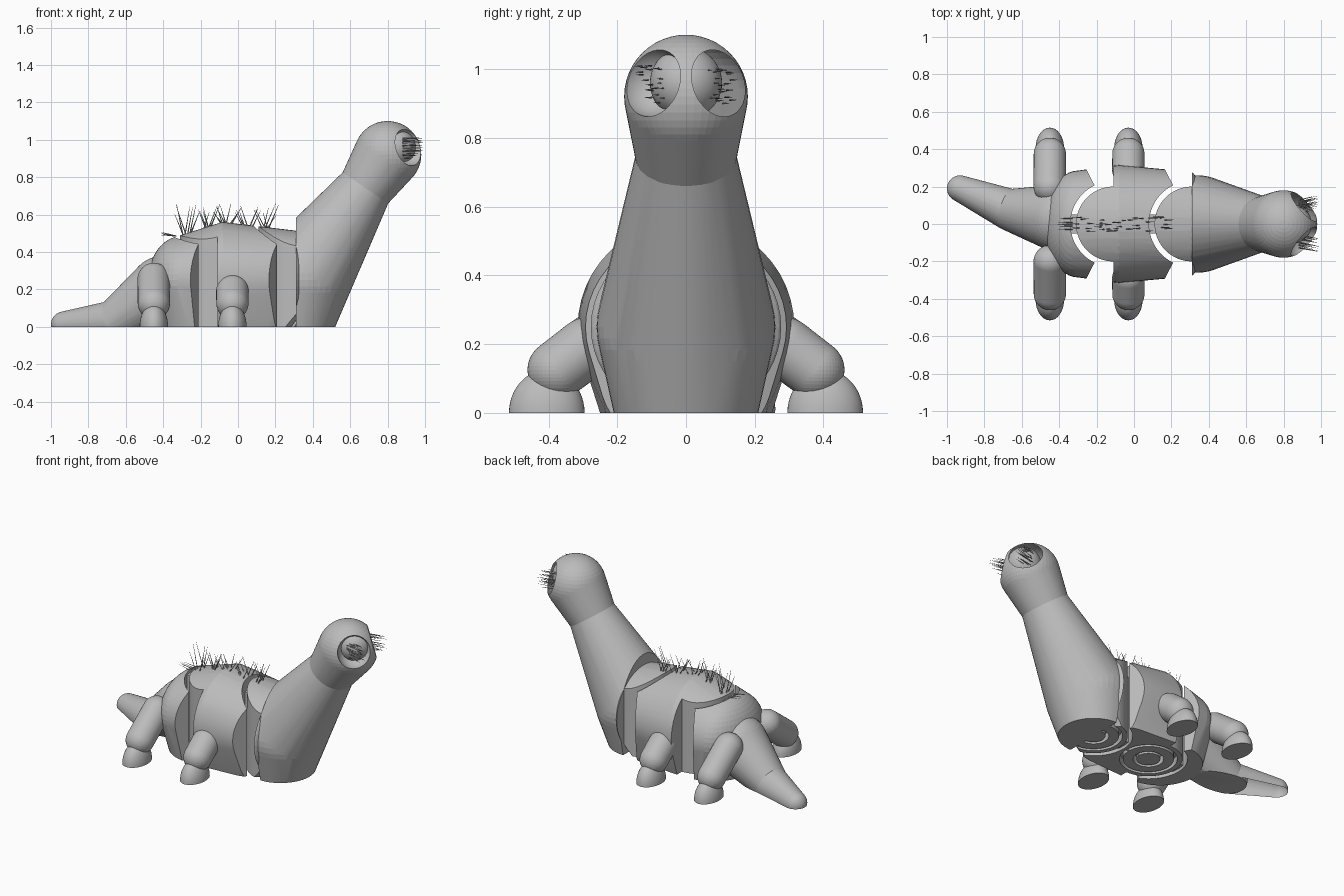
import bpy, bmesh, math, random
from mathutils import Vector, Matrix

random.seed(4)
if "Cube" in bpy.data.objects:
    bpy.data.objects.remove(bpy.data.objects["Cube"])

grey = bpy.data.materials.new("plain grey")
grey.use_nodes = True
grey.diffuse_color = (0.5, 0.5, 0.5, 1)
grey.node_tree.nodes["Principled BSDF"].inputs["Base Color"].default_value = (0.5, 0.5, 0.5, 1)


def make(name, bm):
    bmesh.ops.recalc_face_normals(bm, faces=bm.faces)
    mesh = bpy.data.meshes.new(name)
    bm.to_mesh(mesh)
    bm.free()
    mesh.materials.append(grey)
    ob = bpy.data.objects.new(name, mesh)
    bpy.context.collection.objects.link(ob)
    return ob


def ball(bm, centre, radii):
    if not isinstance(radii, tuple):
        radii = (radii,) * 3
    m = Matrix.Translation(centre) @ Matrix.Diagonal((*radii, 1))
    return bmesh.ops.create_uvsphere(bm, u_segments=48, v_segments=24, radius=1, matrix=m)


def hull(name, balls, discs=()):
    """Skin stretched over ellipsoids and flat ground discs."""
    bm = bmesh.new()
    for centre, radii in balls:
        ball(bm, centre, radii)
    for x, r in discs:
        bmesh.ops.create_circle(bm, segments=48, radius=r, matrix=Matrix.Translation((x, 0, 0)))
    if len(balls) > 1 or discs:
        res = bmesh.ops.convex_hull(bm, input=bm.verts)
        junk = {g for g in res["geom_interior"] + res["geom_unused"]
                if isinstance(g, bmesh.types.BMVert)}
        bmesh.ops.delete(bm, geom=list(junk), context='VERTS')
    return make(name, bm)


def prism(name, outline, z0, z1):
    bm = bmesh.new()
    face = bm.faces.new([bm.verts.new((x, y, z0)) for x, y in outline])
    top = bmesh.ops.extrude_face_region(bm, geom=[face])
    verts = [g for g in top["geom"] if isinstance(g, bmesh.types.BMVert)]
    bmesh.ops.translate(bm, vec=(0, 0, z1 - z0), verts=verts)
    return make(name, bm)


def carve(ob, cutter, op):
    mod = ob.modifiers.new("cut", 'BOOLEAN')
    mod.operation, mod.solver, mod.object = op, 'EXACT', cutter
    bpy.context.view_layer.objects.active = ob
    bpy.ops.object.modifier_apply(modifier=mod.name)
    bpy.data.objects.remove(cutter)
    return ob


def trim(ob, outline):
    return carve(ob, prism("cutter", outline, 0, 2), 'INTERSECT')


def rect(x0, x1, y=1):
    return [(x0, -y), (x1, -y), (x1, y), (x0, y)]


def arc(cx, r, a0, a1, n=32):
    angles = [math.radians(a0 + (a1 - a0) * i / n) for i in range(n + 1)]
    return [(cx + r * math.cos(a), r * math.sin(a)) for a in angles]


# Hinged body: convex discs turn inside hollow sockets
JOINTS = (-0.11, 0.31)


def socket(cx):
    return [(cx - 0.2, -0.4)] + arc(cx, 0.23, 244, 116) + [(cx - 0.2, 0.4)]


def knuckle(cx):
    return [(cx, 0.4)] + arc(cx, 0.2, 90, 270) + [(cx, -0.4)]


def body(name, outline):
    ob = hull(name, [((-0.3, 0, 0.25), (0.18, 0.285, 0.235)),
                     ((-0.08, 0, 0.25), (0.1, 0.315, 0.31)),
                     ((0.3, 0, 0.25), (0.07, 0.28, 0.265))],
              [(-0.2, 0.25), (-0.11, 0.25), (0.12, 0.235)])
    return trim(ob, outline)


rear = body("rear_body", [(-0.6, -0.4)] + socket(JOINTS[0]) + [(-0.6, 0.4)])
middle = body("middle_body", knuckle(JOINTS[0]) + socket(JOINTS[1]))
front = body("front_body", knuckle(JOINTS[1]) + [(0.6, -0.4), (0.6, 0.4)])

# Ring grooves under each hinge, and the tab that bridges it
for ob, cx in ((middle, JOINTS[0]), (front, JOINTS[1])):
    for r in (0.17, 0.09):
        ring = arc(cx, r, 0, 359, 48) + arc(cx, r - 0.02, 359, 0, 48)
        carve(ob, prism("cutter", ring, -0.1, 0.05), 'DIFFERENCE')
    prism("hinge_tab", rect(cx - 0.25, cx - 0.18, 0.05), 0.02, 0.46)

# Neck and head
BASE = ((0.34, 0, 0.25), 0.26)
THROAT = ((0.68, 0, 0.74), 0.145)
neck = trim(hull("neck", [BASE, THROAT], [(0.31, 0.21)]), rect(0.31, 1.2))
head = hull("head", [THROAT, ((0.8, 0, 0.92), 0.18)])
for side in (1, -1):
    carve(head, hull("cutter", [((0.925, side * 0.108, 0.965), 0.103)]), 'DIFFERENCE')
hull("inner_eye", [((0.845, 0, 0.96), 0.105)])

# Tail curling to the left
TIP = ((-0.93, 0.19, 0.012), 0.07)
BEND = ((-0.66, 0.075, 0.03), 0.112)
ROOT = ((-0.4, 0.03, 0.2), 0.18)
trim(hull("tail_tip", [TIP, BEND]), rect(-1.2, 0))
trim(hull("tail_root", [BEND, ROOT]), rect(-1.2, -0.345))

# Splayed legs with flat-soled feet
for label, x, y, z in (("rear", -0.45, 0.2, 0.255), ("front", -0.03, 0.29, 0.19)):
    for side, word in ((1, "left"), (-1, "right")):
        hull(f"{label}_{word}_leg", [((x, side * y, z), 0.087), ((x, side * 0.375, 0.125), 0.086)])
        trim(hull(f"{label}_{word}_foot", [((x, side * 0.405, 0.0), (0.076, 0.11, 0.125))]),
             rect(-1, 1))


# Thin bristles along the back and in the eye sockets
def bristle(bm, a, b, r):
    a, b = Vector(a), Vector(b)
    turn = (b - a).to_track_quat('Z', 'Y').to_matrix().to_4x4()
    bmesh.ops.create_cone(bm, cap_ends=True, segments=4, radius1=r, radius2=r * 0.2,
                          depth=(b - a).length, matrix=Matrix.Translation((a + b) / 2) @ turn)


bm = bmesh.new()
for x, base in ((-0.28, 0.48), (-0.17, 0.53), (-0.06, 0.55), (0.05, 0.54), (0.15, 0.52)):
    for i in range(8):
        y = random.uniform(-0.04, 0.04)
        lean = random.choice((-1, 1)) * random.uniform(0.03, 0.07)
        foot = x + random.uniform(-0.02, 0.02)
        bristle(bm, (foot, y, base - 0.02), (foot + lean, y, random.uniform(0.6, 0.66)), 0.004)
for i in range(5):
    y = random.uniform(-0.04, 0.04)
    bristle(bm, (-0.33, y, 0.485), (-0.41, y, 0.49 + 0.004 * i), 0.003)
make("back_bristles", bm)

bm = bmesh.new()
for side in (1, -1):
    for i in range(22):
        y, z = random.uniform(0.05, 0.13), random.uniform(0.9, 1.01)
        tip = (random.uniform(0.95, 0.99), side * (y + 0.02), z)
        bristle(bm, (0.88, side * y, z), tip, 0.003)
make("eye_bristles", bm)

# Smooth shading with crisp edges
for ob in bpy.context.scene.objects:
    ob.select_set(ob.type == 'MESH')
bpy.context.view_layer.objects.active = head
bpy.ops.object.shade_smooth_by_angle(angle=math.radians(30))
